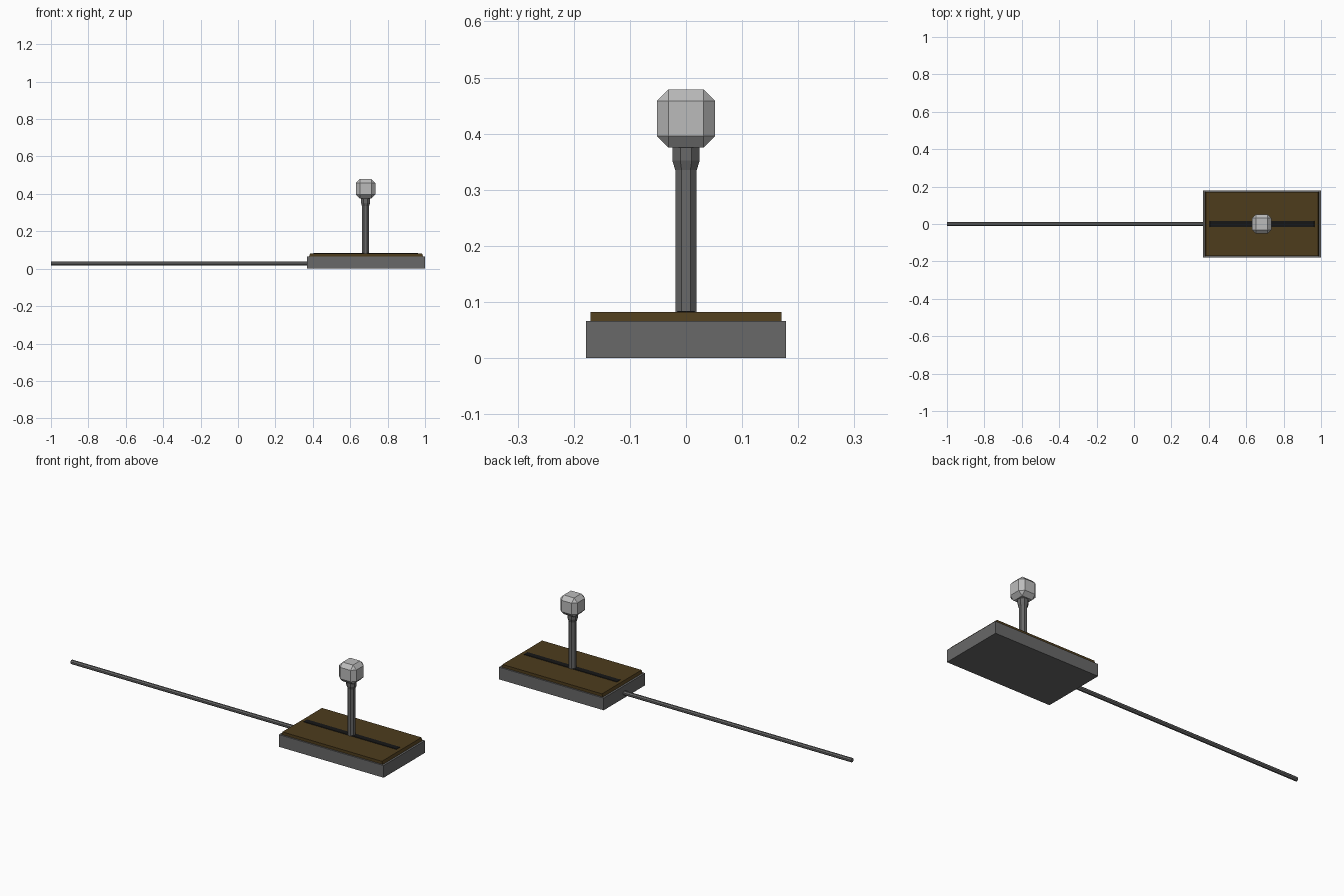
import bpy, bmesh, math
from mathutils import Matrix

if "Cube" in bpy.data.objects:
    bpy.data.objects.remove(bpy.data.objects["Cube"])


def material(name, rgb):
    m = bpy.data.materials.new(name)
    m.diffuse_color = (*rgb, 1)
    m.use_nodes = True
    m.node_tree.nodes["Principled BSDF"].inputs["Base Color"].default_value = m.diffuse_color
    return m


GREY = material("dark_grey", (0.14, 0.14, 0.14))
LIGHT = material("light_grey", (0.5, 0.5, 0.5))
BROWN = material("brown", (0.075, 0.045, 0.012))
BLACK = material("black", (0.008, 0.008, 0.008))


def finish(bm, name, mat):
    bmesh.ops.recalc_face_normals(bm, faces=bm.faces)
    me = bpy.data.meshes.new(name)
    bm.to_mesh(me)
    bm.free()
    me.materials.append(mat)
    ob = bpy.data.objects.new(name, me)
    bpy.context.collection.objects.link(ob)
    return ob


def box(name, lo, hi, mat, bevel=0, top_inset=(0, 0)):
    bm = bmesh.new()
    size = [b - a for a, b in zip(lo, hi)]
    mid = [(a + b) / 2 for a, b in zip(lo, hi)]
    bmesh.ops.create_cube(bm, size=1)
    bmesh.ops.scale(bm, vec=size, verts=bm.verts)
    for v in bm.verts:
        if v.co.z > 0:
            v.co.x -= math.copysign(top_inset[0], v.co.x)
            v.co.y -= math.copysign(top_inset[1], v.co.y)
    if bevel:
        bmesh.ops.bevel(bm, geom=bm.edges[:], offset=bevel, segments=1,
                        profile=0.5, affect='EDGES')
    bmesh.ops.translate(bm, vec=mid, verts=bm.verts)
    return finish(bm, name, mat)


def lathe(name, profile, mat, place, sides=8):
    """Stack of polygon rings; profile lists (half width across flats, height)."""
    bm = bmesh.new()
    rings = []
    for r, z in profile:
        R = r / math.cos(math.pi / sides)
        angles = [(i + 0.5) * math.tau / sides for i in range(sides)]
        rings.append([bm.verts.new((R * math.cos(a), R * math.sin(a), z)) for a in angles])
    for a, b in zip(rings, rings[1:]):
        for i in range(sides):
            j = (i + 1) % sides
            bm.faces.new((a[i], a[j], b[j], b[i]))
    bm.faces.new(rings[0][::-1])
    bm.faces.new(rings[-1])
    bmesh.ops.transform(bm, matrix=place, verts=bm.verts)
    return finish(bm, name, mat)


CX = 0.682  # lever axis

# Housing and cover plate
box("base", (0.37, -0.178, 0), (1.0, 0.178, 0.066), GREY)
box("cover_plate", (0.38, -0.17, 0.064), (0.99, 0.17, 0.082), BROWN, top_inset=(0.006, 0))

# Guide slot strip with rounded edges and ends
box("slot", (0.40, -0.023, 0.074), (0.968, 0.023, 0.084), BLACK, top_inset=(0.005, 0.008))

# Lever shaft with flared collar
lathe("lever_shaft", [(0.019, 0.07), (0.019, 0.335), (0.0245, 0.352), (0.0245, 0.38)],
      GREY, Matrix.Translation((CX, 0, 0)))

# Chamfered cube knob
box("knob", (CX - 0.052, -0.052, 0.375), (CX + 0.052, 0.052, 0.479), LIGHT, bevel=0.021)

# Long connecting rod
lathe("rod", [(0.0105, -1.0), (0.0105, 0.39)], GREY,
      Matrix.Translation((0, 0, 0.027)) @ Matrix.Rotation(math.pi / 2, 4, 'Y'))
